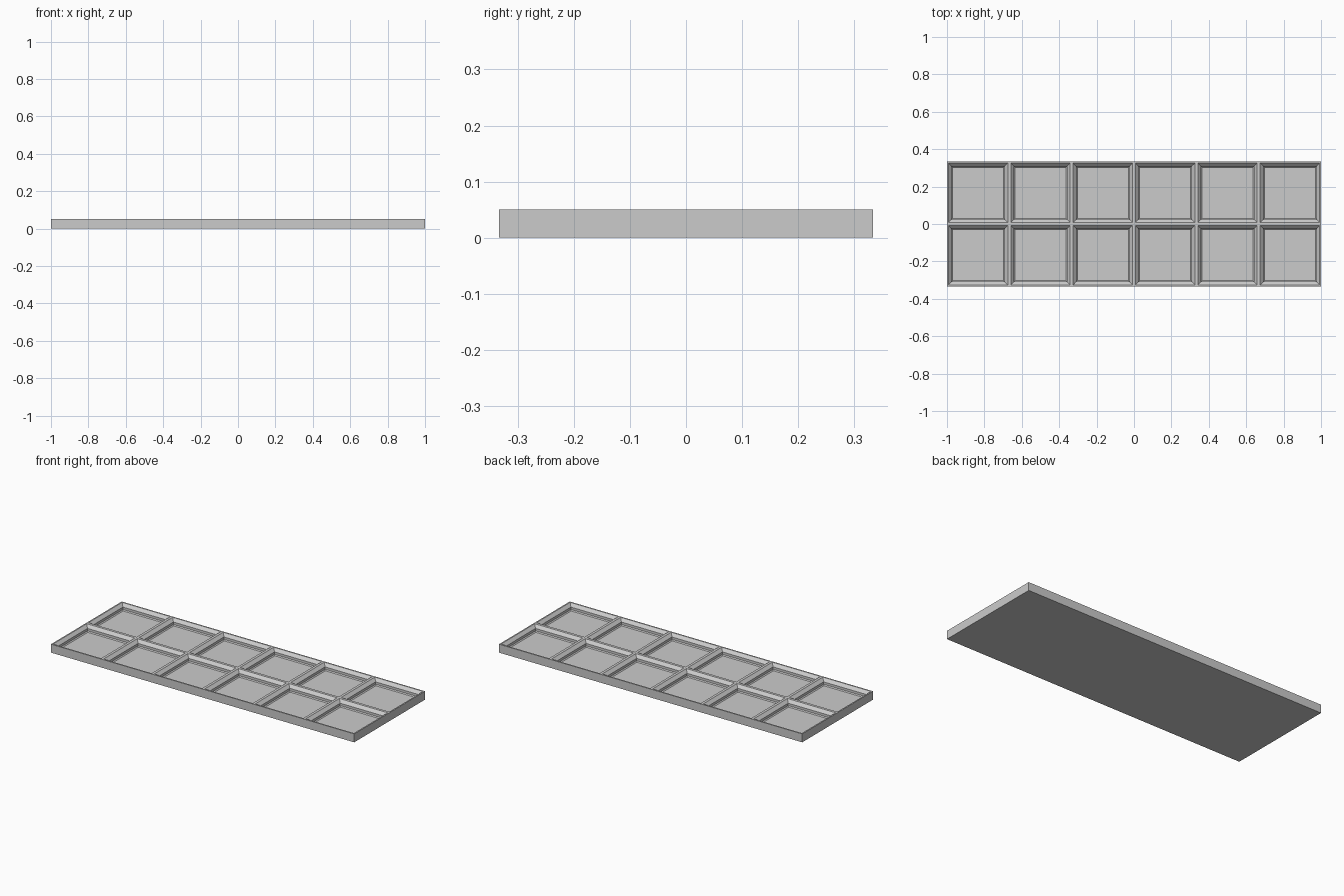
import bpy, bmesh

if "Cube" in bpy.data.objects:
    bpy.data.objects.remove(bpy.data.objects["Cube"])

COLS, ROWS = 6, 2
PITCH = 2.0 / COLS
HEIGHT = 0.05
# Pocket profile from rim to floor: (inset from cell edge, z)
PROFILE = [(0.0, HEIGHT), (0.008, HEIGHT), (0.025, 0.033),
           (0.025, 0.0187), (0.0305, 0.0132)]

gray = bpy.data.materials.new("light_gray")
gray.diffuse_color = (0.6, 0.6, 0.6, 1.0)
gray.use_nodes = True
gray.node_tree.nodes["Principled BSDF"].inputs["Base Color"].default_value = gray.diffuse_color

bm = bmesh.new()


def ring(cx, cy, inset, z):
    h = PITCH / 2 - inset
    return [bm.verts.new((cx + sx * h, cy + sy * h, z))
            for sx, sy in ((-1, -1), (1, -1), (1, 1), (-1, 1))]


# Stepped square pocket in every cell
for i in range(COLS):
    for j in range(ROWS):
        cx = (i - (COLS - 1) / 2) * PITCH
        cy = (j - (ROWS - 1) / 2) * PITCH
        rings = [ring(cx, cy, *p) for p in PROFILE]
        for outer, inner in zip(rings, rings[1:]):
            for k in range(4):
                n = (k + 1) % 4
                bm.faces.new((outer[k], outer[n], inner[n], inner[k]))
        bm.faces.new(rings[-1])
bmesh.ops.remove_doubles(bm, verts=bm.verts, dist=0.0005)

# Outer side walls and flat underside
rim = [e for e in bm.edges if e.is_boundary]
walls = bmesh.ops.extrude_edge_only(bm, edges=rim)["geom"]
for v in walls:
    if isinstance(v, bmesh.types.BMVert):
        v.co.z = 0.0
bmesh.ops.holes_fill(bm, edges=[e for e in bm.edges if e.is_boundary], sides=0)
bmesh.ops.recalc_face_normals(bm, faces=bm.faces)

mesh = bpy.data.meshes.new("grid_baseplate")
bm.to_mesh(mesh)
bm.free()
mesh.materials.append(gray)
plate = bpy.data.objects.new("grid_baseplate", mesh)
bpy.context.collection.objects.link(plate)
